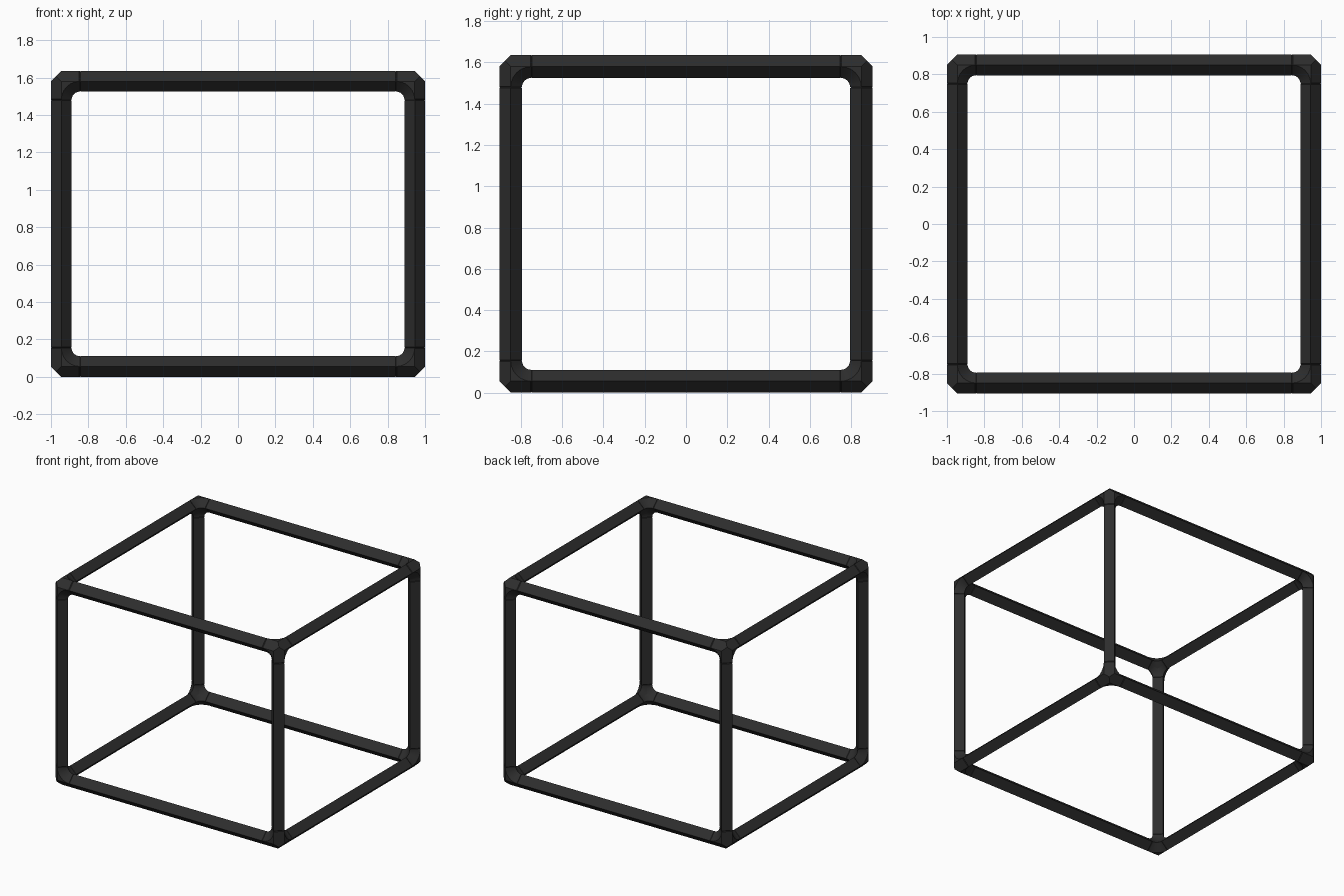
import bpy, bmesh, math
from mathutils import Vector

cube = bpy.data.objects.get("Cube")
if cube:
    bpy.data.objects.remove(cube)

HALF = Vector((1.0, 0.905, 0.8175))   # half size of the whole frame
H = 0.055                             # half diagonal of the diamond bar
R = 0.10                              # bend radius of the corner joints
NICK = 0.004                          # tiny taper that draws the seams
CENTRE = HALF - Vector((H, H, H))     # bar axes
LIFT = Vector((0, 0, HALF.z))

black = bpy.data.materials.new("matte_black")
black.use_nodes = True
colour = (0.026, 0.026, 0.026, 1)
black.diffuse_color = colour
bsdf = black.node_tree.nodes["Principled BSDF"]
bsdf.inputs["Base Color"].default_value = colour
bsdf.inputs["Roughness"].default_value = 0.6


def axes_point(a, b, c, va, vb, vc):
    p = Vector((0, 0, 0))
    p[a], p[b], p[c] = va, vb, vc
    return p


def diamond_bar(bm, axis, rings):
    """Loft diamond rings given as (position, half diagonal) along an axis."""
    b, c = (axis + 1) % 3, (axis + 2) % 3
    loops = []
    for pos, r in rings:
        loops.append([bm.verts.new(axes_point(axis, b, c, pos, r * u, r * v))
                      for u, v in ((1, 0), (0, 1), (-1, 0), (0, -1))])
    for lo, hi in zip(loops, loops[1:]):
        for i in range(4):
            j = (i + 1) % 4
            bm.faces.new((lo[i], lo[j], hi[j], hi[i]))
    bm.faces.new(loops[0])
    bm.faces.new(loops[-1])


def fillet(bm, a, b, c, steps=6):
    """Curved web joining the two stubs that run along axes a and b."""
    apex = [bm.verts.new(axes_point(a, b, c, 0, 0, s * H)) for s in (1, -1)]
    rows = []
    for i in range(steps + 1):
        t = math.pi / 2 * i / steps
        row = []
        for rad, height in ((R, H), (R - H, 0), (R, -H)):
            row.append(bm.verts.new(axes_point(
                a, b, c, rad * math.cos(t) - R, rad * math.sin(t) - R, height)))
        rows.append(row)
    for p, q in zip(rows, rows[1:]):
        bm.faces.new((p[0], q[0], q[1], p[1]))
        bm.faces.new((p[1], q[1], q[2], p[2]))
        bm.faces.new((apex[0], p[0], q[0]))
        bm.faces.new((apex[1], q[2], p[2]))
    for row in (rows[0], rows[-1]):
        bm.faces.new(row)
        bm.faces.new((apex[0], row[0], row[2], apex[1]))


def finish(bm, name, location):
    bmesh.ops.recalc_face_normals(bm, faces=bm.faces)
    mesh = bpy.data.meshes.new(name)
    bm.to_mesh(mesh)
    bm.free()
    mesh.materials.append(black)
    ob = bpy.data.objects.new(name, mesh)
    ob.location = location + LIFT
    bpy.context.collection.objects.link(ob)
    bpy.ops.object.select_all(action='DESELECT')
    ob.select_set(True)
    bpy.context.view_layer.objects.active = ob
    bpy.ops.object.shade_smooth_by_angle(angle=math.radians(25))


SIDE = ({1: "left", -1: "right"}, {1: "back", -1: "front"}, {1: "top", -1: "bottom"})
SIGNS = (-1, 1)

# Straight bars, four along each axis
for axis, kind in enumerate(("cross", "side", "upright")):
    b, c = (axis + 1) % 3, (axis + 2) % 3
    end = CENTRE[axis] - R
    for sb in SIGNS:
        for sc in SIGNS:
            bm = bmesh.new()
            diamond_bar(bm, axis, [(-end, H - NICK), (-end + NICK, H),
                                   (end - NICK, H), (end, H - NICK)])
            where = axes_point(axis, b, c, 0, sb * CENTRE[b], sc * CENTRE[c])
            finish(bm, f"{kind}_bar_{SIDE[b][sb]}_{SIDE[c][sc]}", where)

# Three-way corner joints
for sx in SIGNS:
    for sy in SIGNS:
        for sz in SIGNS:
            bm = bmesh.new()
            # faceted core
            core = [bm.verts.new((i * H / 2, j * H / 2, k * H / 2))
                    for i in SIGNS for j in SIGNS for k in SIGNS]
            for axis in range(3):
                for s in SIGNS:
                    core.append(bm.verts.new(axes_point(
                        axis, (axis + 1) % 3, (axis + 2) % 3, s * H, 0, 0)))
            bmesh.ops.convex_hull(bm, input=core)
            # stubs and the webs between them
            for axis in range(3):
                diamond_bar(bm, axis, [(0, H), (NICK - R, H), (-R, H - NICK)])
                fillet(bm, axis, (axis + 1) % 3, (axis + 2) % 3)
            # turn the joint towards its own corner
            for v in bm.verts:
                v.co = Vector((v.co.x * sx, v.co.y * sy, v.co.z * sz))
            where = Vector((sx * CENTRE.x, sy * CENTRE.y, sz * CENTRE.z))
            finish(bm, f"corner_joint_{SIDE[0][sx]}_{SIDE[1][sy]}_{SIDE[2][sz]}", where)
